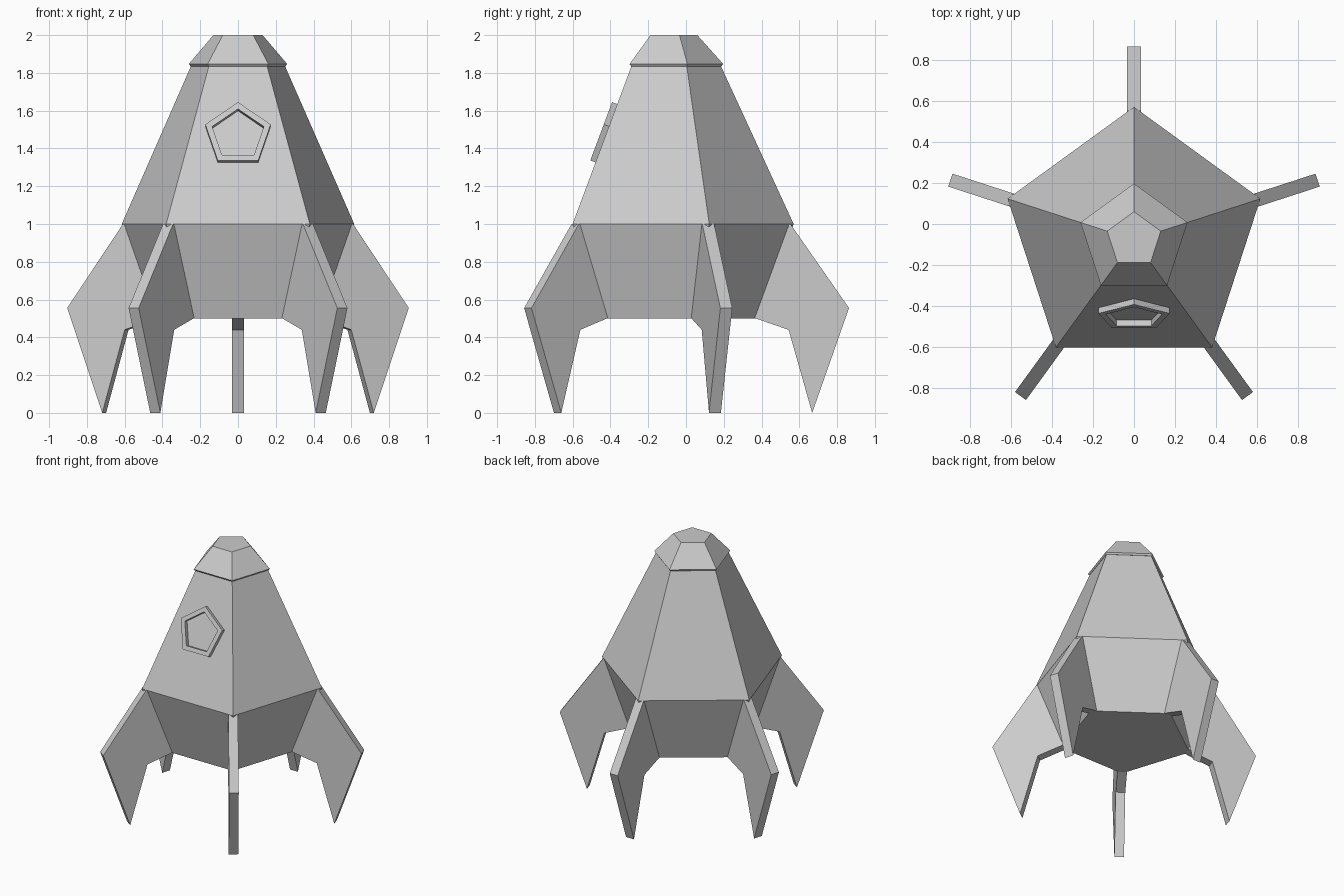
import bpy, bmesh, math
from mathutils import Matrix, Vector

if "Cube" in bpy.data.objects:
    bpy.data.objects.remove(bpy.data.objects["Cube"])

CY = -0.077          # y of the rocket's axis
SIDES = 5


def finish(name, bm, matrix=Matrix()):
    bmesh.ops.recalc_face_normals(bm, faces=bm.faces)
    mesh = bpy.data.meshes.new(name)
    bm.to_mesh(mesh)
    bm.free()
    obj = bpy.data.objects.new(name, mesh)
    obj.matrix_world = matrix
    bpy.context.collection.objects.link(obj)
    return obj


def pentagon(bm, radius, z):
    # one corner points to +y
    angles = [math.pi / 2 + k * math.tau / SIDES for k in range(SIDES)]
    return [bm.verts.new((radius * math.cos(a), radius * math.sin(a), z)) for a in angles]


def bridge(bm, a, b):
    n = len(a)
    for i in range(n):
        j = (i + 1) % n
        bm.faces.new((a[i], a[j], b[j], b[i]))


def lathe(name, profile, matrix, closed=False):
    # profile of (radius, z); closed makes a ring, otherwise ends are capped
    bm = bmesh.new()
    rings = [pentagon(bm, r, z) for r, z in profile]
    for a, b in zip(rings, rings[1:]):
        bridge(bm, a, b)
    if closed:
        bridge(bm, rings[-1], rings[0])
    else:
        bm.faces.new(rings[0])
        bm.faces.new(rings[-1])
    return finish(name, bm, matrix)


axis = Matrix.Translation((0, CY, 0))

# Hull and nose cap
lathe("hull", [(0.464, 0.5), (0.647, 1.0), (0.26, 1.84)], axis)
lathe("nose_cap", [(0.264, 1.835), (0.274, 1.847), (0.137, 2.0)], axis)

# Window frame lying on the sloped front panel
tilt = math.atan(0.373)
normal = Vector((0, -math.cos(tilt), math.sin(tilt)))
up = Vector((0, math.sin(tilt), math.cos(tilt)))
right = up.cross(normal)
window = Matrix((right, up, normal)).transposed().to_4x4()
window.translation = (0, -0.427, 1.464)
lathe("window_frame", [(0.182, -0.01), (0.182, 0.03), (0.144, 0.03), (0.144, -0.01)],
      window, closed=True)

# Landing fins, one on every hull corner
FIN = [(0.63, 1.0), (0.94, 0.555), (0.745, 0.0), (0.62, 0.44), (0.44, 0.502), (0.56, 1.0)]
HALF = 0.033
for k in range(SIDES):
    bm = bmesh.new()
    left = [bm.verts.new((-HALF, r, z)) for r, z in FIN]
    rite = [bm.verts.new((HALF, r, z)) for r, z in FIN]
    bridge(bm, left, rite)
    bm.faces.new(left)
    bm.faces.new(rite)
    finish(f"landing_fin_{k + 1}", bm, axis @ Matrix.Rotation(k * math.tau / SIDES, 4, 'Z'))
